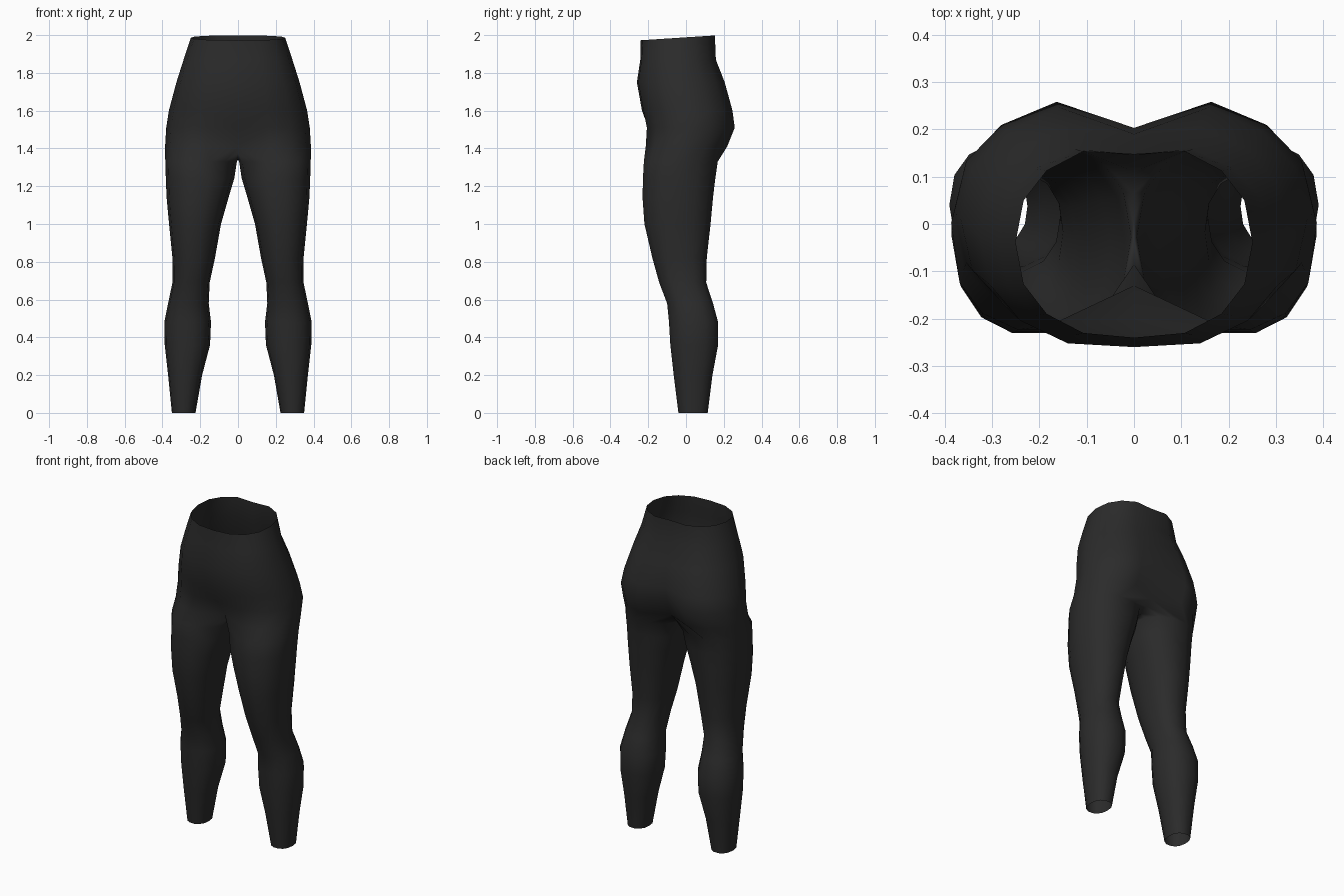
import bpy, bmesh, math

cube = bpy.data.objects.get("Cube")
if cube:
    bpy.data.objects.remove(cube, do_unlink=True)

# Charcoal fabric
fabric = bpy.data.materials.new("charcoal fabric")
fabric.use_nodes = True
colour = (0.024, 0.024, 0.024, 1)
fabric.diffuse_color = colour
fabric.node_tree.nodes["Principled BSDF"].inputs["Base Color"].default_value = colour
fabric.node_tree.nodes["Principled BSDF"].inputs["Roughness"].default_value = 0.8

SIDES = 14   # points round one leg
ARC = 9      # of these, the points that carry on up into the hips

# Leg sections: height, inner x, outer x, front y, back y
LEG = [(0, .225, .35, -.04, .115), (.2, .19, .37, -.065, .14),
       (.36, .148, .388, -.083, .17), (.48, .143, .39, -.09, .17),
       (.58, .155, .37, -.1, .143), (.69, .15, .347, -.142, .107),
       (.82, .122, .347, -.178, .11), (1, .09, .365, -.22, .13),
       (1.14, .05, .378, -.23, .143), (1.24, .02, .382, -.228, .155),
       (1.33, .006, .385, -.223, .168)]

# Hip sections: height, half width, centre front y, front y, centre back y, back y
HIP = [(1.41, .386, -.13, -.213, .145, .218), (1.51, .38, -.2, -.207, .185, .258),
       (1.6, .366, -.233, -.225, .203, .246), (1.75, .326, -.26, -.252, .19, .205),
       (1.87, .288, -.242, -.235, .15, .158), (1.985, .25, -.24, -.23, .147, .153)]

# Seam between the legs, back to front: y, z
SEAM = [(.11, 1.375), (.065, 1.35), (.015, 1.34), (-.035, 1.35), (-.085, 1.375)]


def soft(value, power=.88):
    """Rounded-box version of a sine or cosine."""
    return math.copysign(abs(value) ** power, value)


def leg_ring(z, inner, outer, front, back):
    cx, rx = (inner + outer) / 2, (outer - inner) / 2
    cy, ry = (front + back) / 2, (back - front) / 2
    step = math.tau / SIDES
    ry /= soft(math.cos(step / 2))
    angles = [math.pi / 2 + (i - ARC // 2) * step for i in range(SIDES)]
    return [(cx + rx * soft(math.sin(a)), cy - ry * soft(math.cos(a)), z) for a in angles]


def hip_arc(z, half, centre_front, front, centre_back, back):
    step = math.pi / (ARC - 1)
    cy, ry = (front + back) / 2, (back - front) / 2
    ry /= soft(math.cos(step))
    points = [(half * soft(math.sin(i * step)), cy - ry * soft(math.cos(i * step)), z)
              for i in range(ARC)]
    points[0], points[-1] = (0, centre_front, z), (0, centre_back, z)
    return points


# Left half of the garment: open leg tube, then open hip arcs
bm = bmesh.new()
rings = [leg_ring(*row) for row in LEG]
arcs = [hip_arc(*row) for row in HIP]
arcs[-1] = [(x, y, z + .065 * (y + .05)) for x, y, z in arcs[-1]]   # waist rises to the back
rings.append(arcs[0] + [(0, y, z) for y, z in SEAM])
rings += arcs[1:]
rows = [[bm.verts.new(p) for p in ring] for ring in rings]
for low, high in zip(rows, rows[1:]):
    closed = len(high) == SIDES
    for i in range(SIDES if closed else ARC - 1):
        j = (i + 1) % SIDES
        bm.faces.new((low[i], low[j], high[j], high[i]))

mesh = bpy.data.meshes.new("leggings")
bm.to_mesh(mesh)
bm.free()
mesh.materials.append(fabric)
leggings = bpy.data.objects.new("leggings", mesh)
bpy.context.collection.objects.link(leggings)

# Right half
mirror = leggings.modifiers.new("right half", 'MIRROR')
mirror.use_clip = True
mirror.merge_threshold = .001
for face in mesh.polygons:
    face.use_smooth = True
